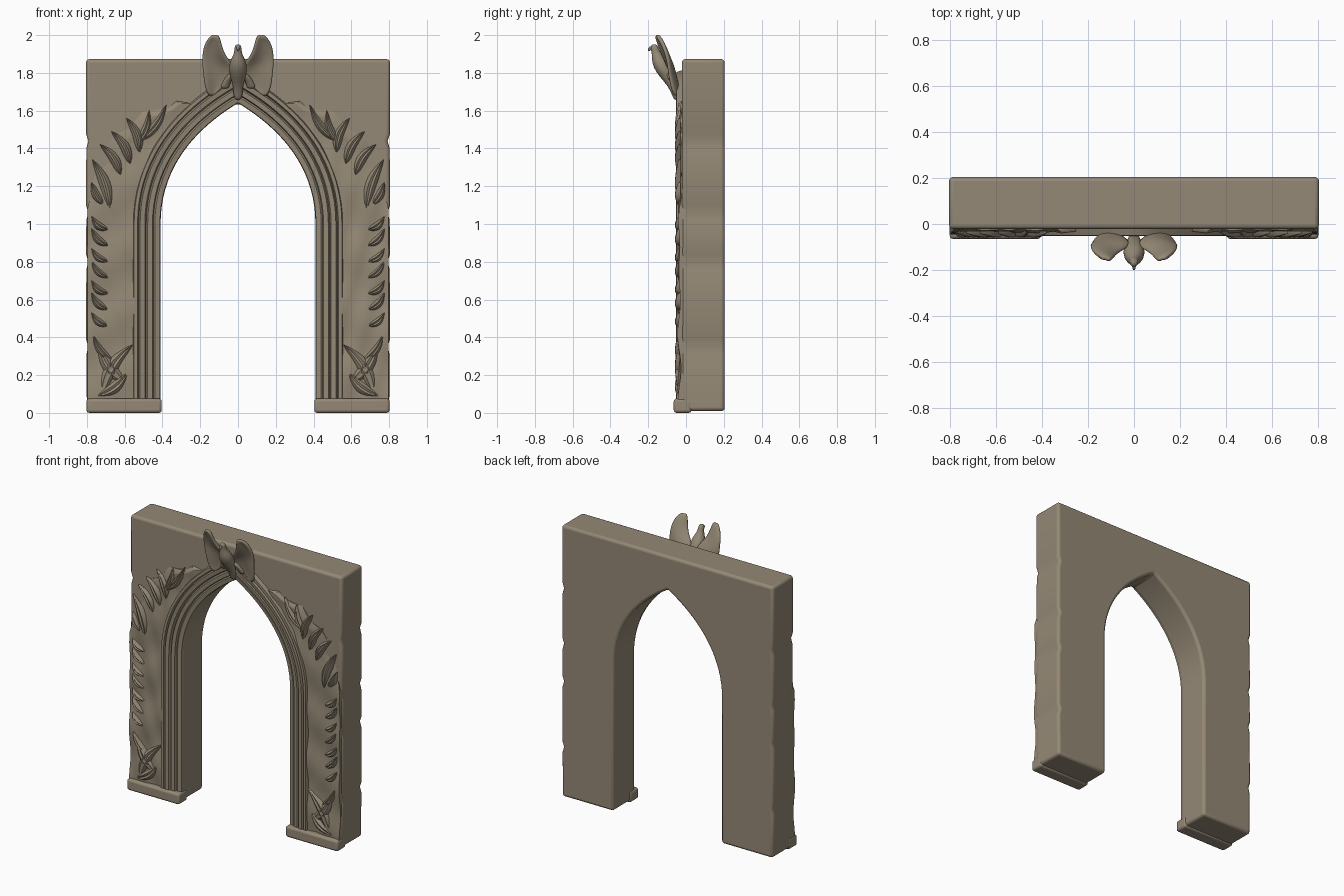
import bpy, bmesh, math
from mathutils import Vector
from mathutils.geometry import interpolate_bezier

if "Cube" in bpy.data.objects:
    bpy.data.objects.remove(bpy.data.objects["Cube"])

stone = bpy.data.materials.new("weathered stone")
stone.use_nodes = True
COLOUR = (0.30, 0.25, 0.18, 1)
stone.diffuse_color = COLOUR
stone.node_tree.nodes["Principled BSDF"].inputs["Base Color"].default_value = COLOUR


def finish(name, bm, mirror=False, smooth=35, bevel=0, subsurf=0, thick=0):
    """Turn a bmesh into a stone object with the usual modifiers."""
    bmesh.ops.recalc_face_normals(bm, faces=bm.faces)
    mesh = bpy.data.meshes.new(name)
    bm.to_mesh(mesh)
    bm.free()
    ob = bpy.data.objects.new(name, mesh)
    bpy.context.collection.objects.link(ob)
    mesh.materials.append(stone)
    bpy.ops.object.select_all(action='DESELECT')
    bpy.context.view_layer.objects.active = ob
    ob.select_set(True)
    bpy.ops.object.shade_smooth_by_angle(angle=math.radians(smooth))
    if thick:
        m = ob.modifiers.new("Thickness", 'SOLIDIFY')
        m.thickness, m.offset = thick, 0
    if bevel:
        m = ob.modifiers.new("Bevel", 'BEVEL')
        m.width, m.segments = bevel, 3
        m.limit_method, m.angle_limit = 'ANGLE', math.radians(50)
    if subsurf:
        m = ob.modifiers.new("Smooth", 'SUBSURF')
        m.levels = m.render_levels = subsurf
    if mirror:
        m = ob.modifiers.new("Mirror", 'MIRROR')
        m.use_clip = True
    return ob


def add_grid(bm, rows, closed=False, caps=False):
    """Skin equal-length rows of points with quads."""
    vs = [[bm.verts.new(p) for p in row] for row in rows]
    n = len(vs[0])
    for a, b in zip(vs, vs[1:]):
        for i in range(n if closed else n - 1):
            j = (i + 1) % n
            bm.faces.new((a[i], a[j], b[j], b[i]))
    if caps:
        bm.faces.new(vs[0])
        bm.faces.new(vs[-1])


def add_loft(bm, rings, sides=14):
    """Horizontal elliptical rings given as x, y, z, radius x, radius y."""
    turn = [math.tau * i / sides for i in range(sides)]
    add_grid(bm, [[(x + rx * math.cos(a), y + ry * math.sin(a), z) for a in turn]
                  for x, y, z, rx, ry in rings], closed=True, caps=True)


# Half of the pointed opening, from the floor to the apex
FOOT, SPRING, APEX = Vector((0.41, 0.01)), Vector((0.41, 1.0)), Vector((0, 1.64))
arch = interpolate_bezier(SPRING, Vector((0.41, 1.32)), Vector((0.2, 1.52)), APEX, 20)
arch = [Vector(p[:2]) for p in arch]
path = [FOOT.lerp(SPRING, i / 24) for i in range(24)] + arch


def seg_normal(a, b):
    d = (b - a).normalized()
    return Vector((d.y, -d.x))


normals = []
for i, p in enumerate(path):
    prev = path[i - 1] if i else p - Vector((0, 1))
    nxt = path[i + 1] if i + 1 < len(path) else Vector((-path[i - 1].x, path[i - 1].y))
    n1, n2 = seg_normal(prev, p), seg_normal(p, nxt)
    m = (n1 + n2).normalized()
    normals.append(m / m.dot(n1))

# Wall slab with worn notches on its sides
side = [(0.80, 0.01)]
for z in (0.35, 0.8, 1.06, 1.44):
    side += [(0.803, z - 0.04), (0.792, z), (0.805, z + 0.04)]
side.append((0.805, 1.873))
half = [tuple(p) for p in reversed(path) if p.y >= 1 or p is path[0]] + side
outline = half + [(-x, z) for x, z in reversed(half[1:])]
bm = bmesh.new()
face = bm.faces.new([bm.verts.new((x, -0.022, z)) for x, z in outline])
new = bmesh.ops.extrude_face_region(bm, geom=[face])["geom"]
bmesh.ops.translate(bm, vec=(0, 0.227, 0), verts=[v for v in new if isinstance(v, bmesh.types.BMVert)])
finish("arched_wall", bm, bevel=0.018)

# Stepped mouldings swept around the opening: offset from the edge, depth
profile = [(0.003, 0.0), (0.003, -0.024), (0.03, -0.03), (0.038, -0.024), (0.043, -0.04),
           (0.068, -0.043), (0.076, -0.03), (0.083, -0.048), (0.108, -0.053), (0.116, -0.034),
           (0.122, -0.05), (0.14, -0.05), (0.148, -0.02)]
bm = bmesh.new()
add_grid(bm, [[(p.x + n.x * o, y, p.y + n.y * o) for o, y in profile]
              for p, n in zip(path, normals)])
finish("arch_mouldings", bm, mirror=True, smooth=40)

# Uneven carved ground beside the mouldings, thinning out toward the top
bm = bmesh.new()
rows = []
for i, (p, n) in enumerate(zip(path[:39], normals)):
    t = max(0, i - 24) / 14
    width = 0.25 * (1 - t ** 2.2) + 0.01 + 0.02 * math.sin(i * 1.9) * (t > 0)
    row = []
    for k in range(15):
        o = 0.14 + width * k / 14
        x, z = min(p.x + n.x * o, 0.798), p.y + n.y * o
        bump = 0.006 * math.sin(z * 19 + x * 12) + 0.004 * math.sin(x * 45 - z * 13)
        edge = max(0, (k - 10) / 4) * min(1, t * 4)
        row.append((x, -0.036 + bump + 0.016 * edge, z))
    row.append((row[-1][0], 0, row[-1][2]))
    rows.append(row)
add_grid(bm, rows)
finish("carved_ground", bm, mirror=True, smooth=50)


def add_leaf(bm, x1, z1, x2, z2, width, bend):
    """A bowed, pointed leaf with a rounded back and a sunken midrib."""
    a, b = Vector((x1, z1)), Vector((x2, z2))
    d = (b - a).normalized()
    across = Vector((d.y, -d.x))
    rows = []
    for i in range(11):
        t = i / 10
        mid = a.lerp(b, t) + across * bend * math.sin(math.pi * t)
        w = width * (0.04 + math.sin(math.pi * t ** 0.8) ** 0.8 if 0 < t < 1 else 0.04)
        row = []
        for s, lift in ((-1, 0), (-0.8, 0.65), (-0.4, 1), (0, 0.75), (0.4, 1), (0.8, 0.65), (1, 0)):
            q = mid + across * w * s
            h = lift * 0.028 * (0.35 + 0.65 * math.sin(math.pi * t))
            row.append((min(q.x, 0.797), -0.03 - h, q.y))
        rows.append(row)
    add_grid(bm, rows)


# Acanthus foliage: start, tip, half width, bend
leaves = [(0.74, 0.09, 0.58, 0.22, 0.03, -0.02), (0.72, 0.10, 0.56, 0.36, 0.035, 0.03),
          (0.60, 0.16, 0.74, 0.36, 0.035, 0.02), (0.66, 0.27, 0.77, 0.42, 0.02, 0.02),
          (0.68, 1.08, 0.77, 1.34, 0.03, -0.02), (0.71, 1.10, 0.775, 1.22, 0.022, 0.01),
          (0.62, 1.26, 0.73, 1.42, 0.025, -0.02), (0.57, 1.32, 0.67, 1.49, 0.025, -0.02),
          (0.52, 1.38, 0.59, 1.56, 0.025, -0.02), (0.52, 1.44, 0.38, 1.63, 0.022, -0.02),
          (0.54, 1.42, 0.47, 1.60, 0.022, -0.02)]
bm = bmesh.new()
for leaf in leaves:
    add_leaf(bm, *leaf)
# Small curled lobes climbing the outer edge
for i in range(7):
    z = 0.46 + i * 0.085
    add_leaf(bm, 0.69, z, 0.775, z + 0.07 + 0.02 * (i % 2), 0.02, 0.015)
finish("carved_foliage", bm, mirror=True, smooth=50)

# Plinth under each jamb
bm = bmesh.new()
bmesh.ops.create_cube(bm, size=1)
for v in bm.verts:
    v.co = (0.603 + v.co.x * 0.398, -0.018 + v.co.y * 0.094, 0.038 + v.co.z * 0.076)
finish("plinth", bm, mirror=True, bevel=0.015)

# Bird: body, neck and head
bm = bmesh.new()
add_loft(bm, [(0, -0.05, 1.655, 0.012, 0.012), (0, -0.055, 1.68, 0.026, 0.018),
              (0, -0.07, 1.73, 0.026, 0.025), (0, -0.10, 1.78, 0.042, 0.042),
              (0, -0.125, 1.83, 0.05, 0.05), (0, -0.14, 1.87, 0.04, 0.042),
              (0, -0.155, 1.90, 0.022, 0.026), (0, -0.165, 1.925, 0.019, 0.022),
              (0, -0.168, 1.942, 0.018, 0.02), (0, -0.168, 1.952, 0.007, 0.008)])
finish("bird_body", bm, smooth=80, subsurf=1)
bm = bmesh.new()
add_loft(bm, [(0, -0.198, 1.915, 0.002, 0.003), (0, -0.19, 1.925, 0.007, 0.012),
              (0, -0.18, 1.94, 0.009, 0.012)], 8)
finish("bird_beak", bm, smooth=80)

# Bird wings: height, inner x, outer x, inner y, outer y
wing = [(2.0, 0.108, 0.135, -0.16, -0.155), (1.975, 0.093, 0.165, -0.155, -0.135),
        (1.93, 0.083, 0.185, -0.14, -0.115), (1.88, 0.06, 0.19, -0.12, -0.10),
        (1.84, 0.02, 0.19, -0.10, -0.095), (1.79, 0.02, 0.184, -0.075, -0.09),
        (1.74, 0.06, 0.178, -0.055, -0.08), (1.70, 0.105, 0.165, -0.045, -0.07),
        (1.68, 0.13, 0.15, -0.05, -0.06)]
bm = bmesh.new()
add_grid(bm, [[(xi + (xo - xi) * s, yi + (yo - yi) * s + 0.10 * s * (1 - s) * (xo - xi) / 0.17, z)
               for s in (0, 0.25, 0.5, 0.75, 1)] for z, xi, xo, yi, yo in wing])
finish("bird_wings", bm, mirror=True, smooth=80, thick=0.022, subsurf=2)

# Bird legs with claws gripping the arch
bm = bmesh.new()
add_loft(bm, [(0.07, -0.055, 1.715, 0.028, 0.014), (0.068, -0.06, 1.74, 0.022, 0.018),
              (0.05, -0.075, 1.77, 0.022, 0.02), (0.03, -0.09, 1.80, 0.02, 0.02)], 10)
finish("bird_legs", bm, mirror=True, smooth=80, subsurf=1)
